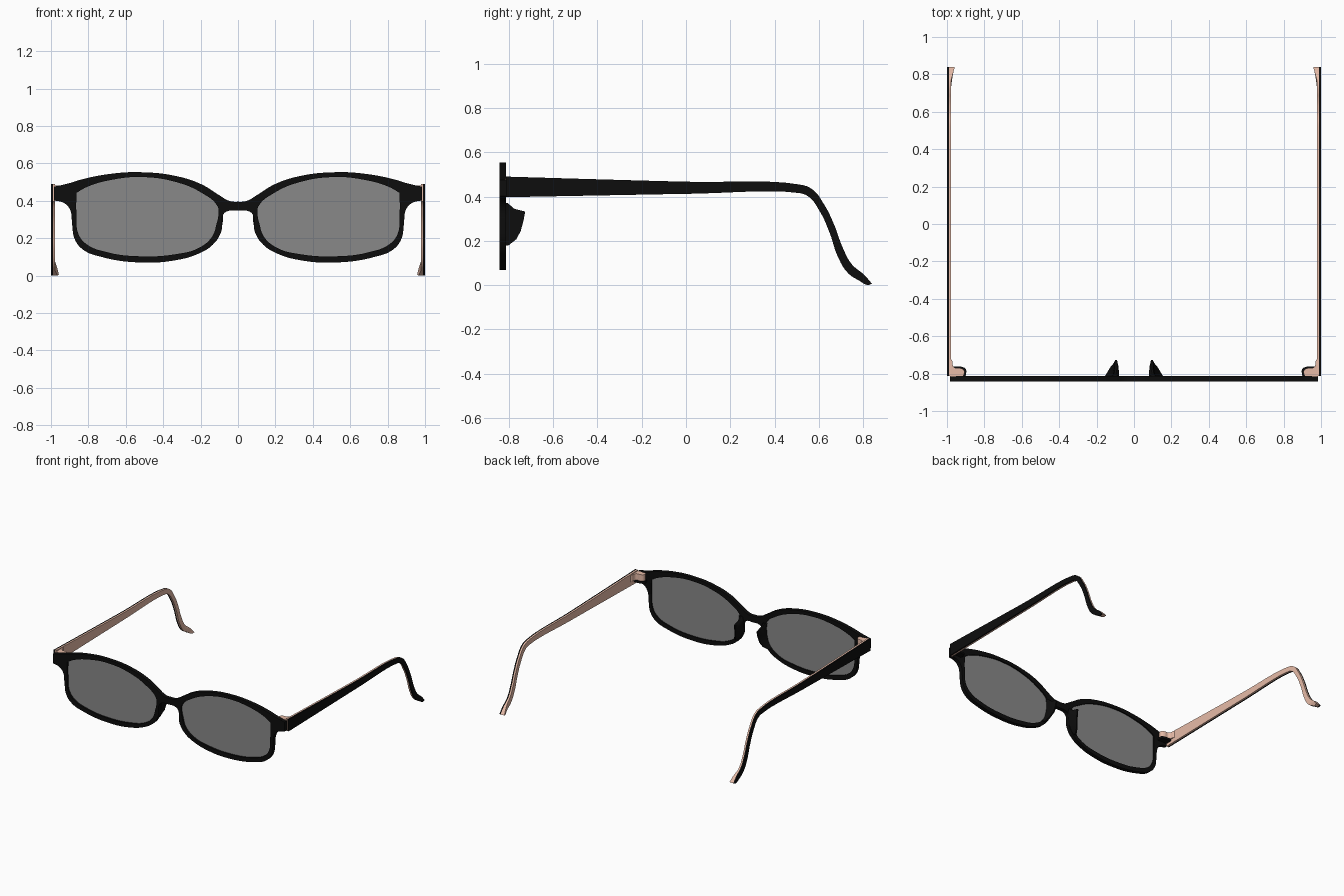
import bpy, bmesh, math
from mathutils import Matrix

if "Cube" in bpy.data.objects:
    bpy.data.objects.remove(bpy.data.objects["Cube"])


def material(name, rgba):
    m = bpy.data.materials.new(name)
    m.diffuse_color = rgba
    m.use_nodes = True
    m.node_tree.nodes["Principled BSDF"].inputs["Base Color"].default_value = m.diffuse_color
    return m


BLACK = material("black", (0.004, 0.004, 0.004, 1))
PEACH = material("peach", (0.80, 0.50, 0.39, 1))
GLASS = material("glass", (0.25, 0.25, 0.25, 0.6))

FRONT = Matrix.Rotation(math.pi / 2, 4, 'X')                       # outline in x, z
SIDE = Matrix(((0, 0, 1), (1, 0, 0), (0, 1, 0))).to_4x4()          # outline in y, z
TOP = Matrix.Identity(4)                                           # outline in x, y


def finish(name, me, mat, mirror):
    me.materials.clear()
    me.materials.append(mat)
    ob = bpy.data.objects.new(name, me)
    bpy.context.collection.objects.link(ob)
    if mirror:
        ob.modifiers.new("mirror", 'MIRROR').use_mirror_merge = False
    bpy.ops.object.select_all(action='DESELECT')
    ob.select_set(True)
    bpy.context.view_layer.objects.active = ob
    bpy.ops.object.shade_smooth_by_angle(angle=math.radians(35))
    return ob


def plate(name, outlines, thickness, plane, offset, mat, mirror=True):
    """Smooth filled outline(s) given thickness; a third value marks a corner."""
    cu = bpy.data.curves.new(name, 'CURVE')
    cu.dimensions, cu.fill_mode = '2D', 'BOTH'
    cu.extrude, cu.resolution_u = thickness / 2, 8
    for pts in outlines:
        sp = cu.splines.new('BEZIER')
        sp.bezier_points.add(len(pts) - 1)
        sp.use_cyclic_u = True
        for bp, p in zip(sp.bezier_points, pts):
            bp.co = (p[0], p[1], 0)
            bp.handle_left_type = bp.handle_right_type = 'VECTOR' if len(p) > 2 else 'AUTO'
    tmp = bpy.data.objects.new(name + "_curve", cu)
    bpy.context.collection.objects.link(tmp)
    dg = bpy.context.evaluated_depsgraph_get()
    me = bpy.data.meshes.new_from_object(tmp.evaluated_get(dg))
    bpy.data.objects.remove(tmp)
    me.transform(Matrix.Translation(offset) @ plane)
    bm = bmesh.new()
    bm.from_mesh(me)
    bmesh.ops.remove_doubles(bm, verts=bm.verts, dist=1e-5)
    bmesh.ops.recalc_face_normals(bm, faces=bm.faces)
    bm.to_mesh(me)
    bm.free()
    return finish(name, me, mat, mirror)


def flip(pts):
    return [(-p[0],) + tuple(p[1:]) for p in reversed(pts)]


# Front frame with two lens openings
half = [(0, .395), (.045, .399), (.105, .433), (.195, .488), (.33, .532), (.527, .553),
        (.69, .543), (.837, .514), (.906, .493), (.985, .475, 1), (.985, .402, 1),
        (.93, .388), (.897, .35), (.887, .275), (.873, .195), (.83, .14), (.73, .1),
        (.515, .07), (.33, .083), (.21, .118), (.135, .165), (.09, .235), (.08, .325),
        (.055, .345), (0, .348)]
hole = [(.11, .372), (.195, .443), (.33, .5), (.515, .527), (.676, .512), (.81, .473),
        (.864, .442, 1), (.864, .33), (.853, .222), (.81, .168), (.703, .126), (.543, .104),
        (.33, .115), (.21, .148), (.14, .206), (.115, .275), (.104, .34)]
plate("front_frame", [half + flip(half[1:-1]), hole, flip(hole)], .03, FRONT,
      (0, -.827, 0), BLACK, mirror=False)

# Lenses
plate("lenses", [hole], .006, FRONT, (0, -.825, 0), GLASS)

# Temples: black outer layer, peach inner layer
temple = [(-.812, .49, 1), (-.3, .475), (0, .467), (.5, .456), (.567, .435), (.626, .36),
          (.67, .27), (.707, .171), (.748, .095), (.806, .045), (.84, .006, 1),
          (.82, .001), (.784, .019), (.73, .056), (.685, .13), (.649, .235), (.604, .333),
          (.55, .402), (.49, .418), (0, .412), (-.387, .405), (-.812, .397, 1)]
plate("temple_outer", [temple], .01, SIDE, (.995, 0, 0), BLACK)
inner = plate("temple_inner", [temple], .012, SIDE, (.984, 0, 0), PEACH)
for v in inner.data.vertices:                                      # tips flare inward
    if v.co.x < .985 and v.co.y > .77:
        v.co.x -= .02 * (v.co.y - .77) / .07

# Hinges
hinge = [(.984, -.815, 1), (.912, -.815, 1), (.908, -.785), (.925, -.772), (.962, -.766),
         (.976, -.725), (.984, -.72, 1)]
base = [(.982, -.815, 1), (.9, -.815, 1), (.9, -.775), (.92, -.764), (.982, -.762, 1)]
plate("hinge", [hinge], .05, TOP, (0, 0, .457), PEACH)
plate("hinge_base", [base], .016, TOP, (0, 0, .426), BLACK)

# Nose pads: rows of (z, inner x, depth) lofted down the nose edge
rows = [(.37, .085, .012), (.345, .08, .04), (.332, .079, .09), (.29, .081, .082),
        (.245, .088, .07), (.207, .105, .05), (.18, .124, .015)]
section = [(0, 0), (.004, .6), (.012, 1), (.022, 1), (.028, .5), (.034, .15), (.036, 0)]
bm = bmesh.new()
rings = [[bm.verts.new((x + dx, -.816 + d * k, z)) for dx, k in section] for z, x, d in rows]
n = len(section)
for a, b in zip(rings, rings[1:]):
    for i in range(n):
        bm.faces.new((a[i], a[(i + 1) % n], b[(i + 1) % n], b[i]))
bm.faces.new(rings[0])
bm.faces.new(rings[-1])
bmesh.ops.recalc_face_normals(bm, faces=bm.faces)
pad = bpy.data.meshes.new("nose_pad")
bm.to_mesh(pad)
bm.free()
finish("nose_pad", pad, BLACK, True)
